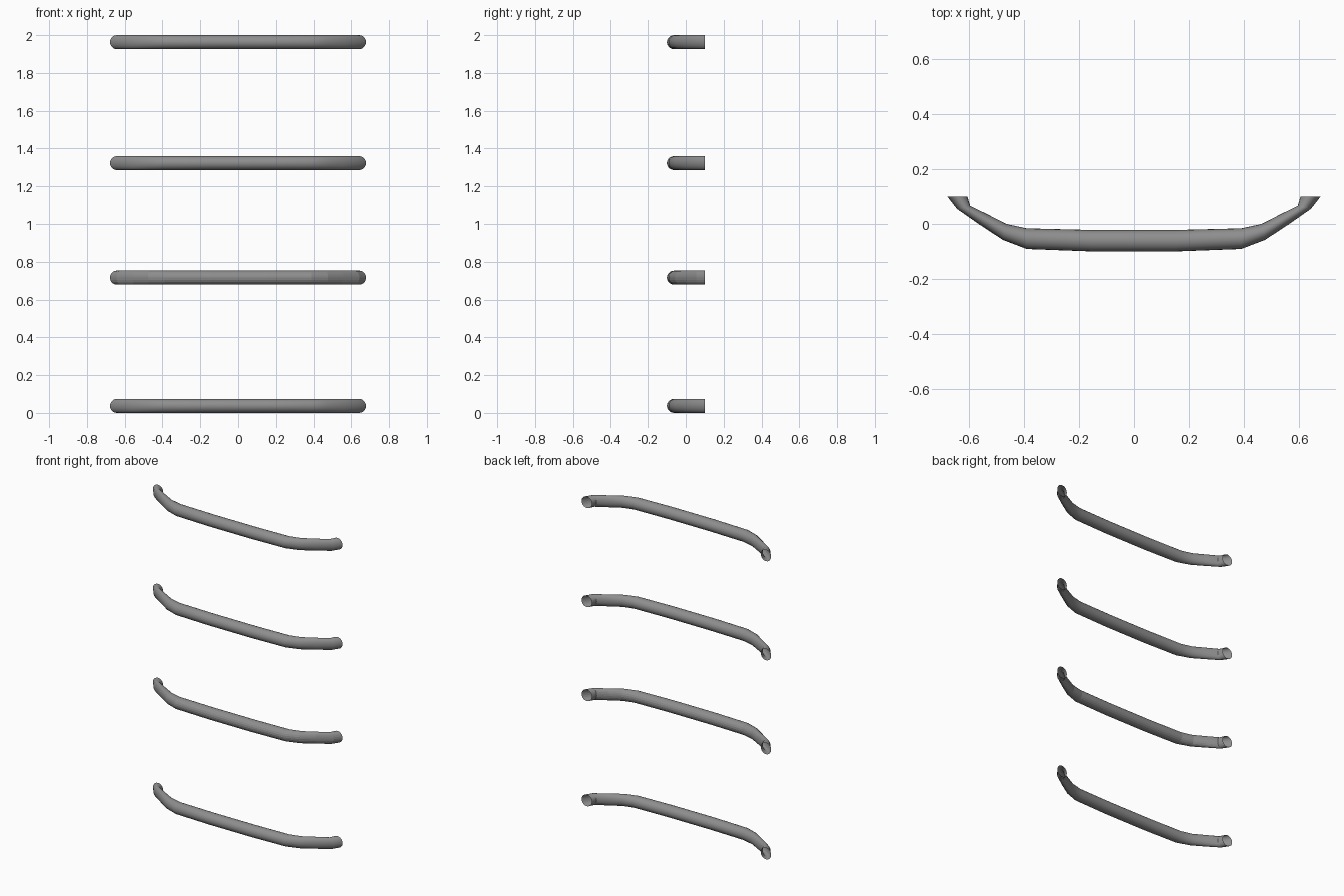
import bpy, bmesh
from math import sin, cos, tau, radians
from mathutils import Vector

cube = bpy.data.objects.get("Cube")
if cube:
    bpy.data.objects.remove(cube, do_unlink=True)

steel = bpy.data.materials.new("grey_steel")
steel.use_nodes = True
colour = (0.27, 0.27, 0.27, 1)
steel.diffuse_color = colour
steel.node_tree.nodes["Principled BSDF"].inputs["Base Color"].default_value = colour

RADIUS = 0.037
SIDES = 20

# Left half of the bar in plan: (inner edge, outer edge) at each bend
HALF = [((0.15, -0.022), (0.15, -0.1)),
        ((0.39, -0.016), (0.39, -0.091)),
        ((0.464, 0.0), (0.476, -0.058)),
        ((0.53, 0.034), (0.56, -0.003)),
        ((0.595, 0.066), (0.643, 0.055)),
        ((0.605, 0.1), (0.678, 0.1))]
MIRRORED = [tuple((-x, y) for x, y in pair) for pair in reversed(HALF)]
STATIONS = MIRRORED + HALF


def make_rung(name, height, smooth):
    """Open hollow tube lofted through the elliptical stations."""
    bm = bmesh.new()
    rings = []
    for inner, outer in STATIONS:
        a, b = Vector((*inner, height)), Vector((*outer, height))
        mid, half = (a + b) / 2, (b - a) / 2
        rings.append([bm.verts.new(mid + half * cos(tau * i / SIDES)
                                   + Vector((0, 0, RADIUS * sin(tau * i / SIDES))))
                      for i in range(SIDES)])
    for r, s in zip(rings, rings[1:]):
        for i in range(SIDES):
            j = (i + 1) % SIDES
            bm.faces.new((r[i], r[j], s[j], s[i]))
    bmesh.ops.recalc_face_normals(bm, faces=bm.faces)
    # An open tube needs its normals checked against the front direction
    front = min(bm.faces, key=lambda f: f.calc_center_median().y)
    if front.normal.y > 0:
        bmesh.ops.reverse_faces(bm, faces=bm.faces)
    mesh = bpy.data.meshes.new(name)
    bm.to_mesh(mesh)
    bm.free()
    mesh.materials.append(steel)
    rung = bpy.data.objects.new(name, mesh)
    bpy.context.collection.objects.link(rung)
    if smooth:
        bpy.ops.object.select_all(action='DESELECT')
        rung.select_set(True)
        bpy.context.view_layer.objects.active = rung
        bpy.ops.object.shade_smooth_by_angle(angle=radians(40))


# Four wall-mounted rungs, the second one left faceted
for name, height, smooth in (("bottom_rung", 0.037, True),
                             ("lower_rung", 0.716, False),
                             ("upper_rung", 1.323, True),
                             ("top_rung", 1.963, True)):
    make_rung(name, height, smooth)
